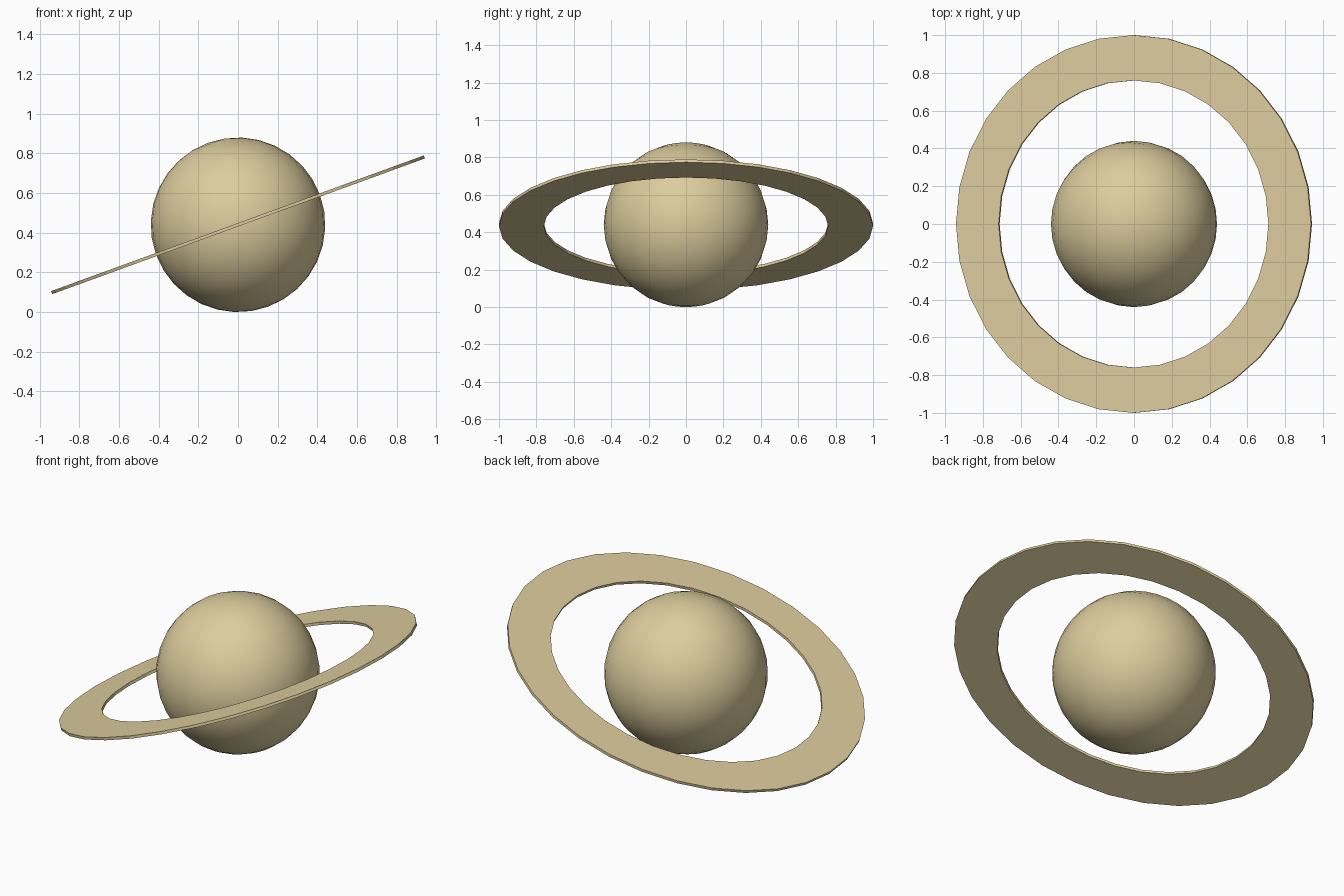
import bpy, bmesh
from math import radians, cos, sin, tau

if "Cube" in bpy.data.objects:
    bpy.data.objects.remove(bpy.data.objects["Cube"])

TILT = radians(-20)
CENTER = (0, 0, 0.44)
SIDES = 32

sand = bpy.data.materials.new("sand")
sand.diffuse_color = (0.72, 0.61, 0.34, 1)
sand.use_nodes = True
sand.node_tree.nodes["Principled BSDF"].inputs["Base Color"].default_value = sand.diffuse_color


def finish(obj, name):
    obj.name = name
    obj.data.materials.append(sand)
    obj.location = CENTER
    obj.rotation_euler = (0, TILT, 0)


# planet globe
bpy.ops.mesh.primitive_uv_sphere_add(segments=SIDES, ring_count=16, radius=0.44)
globe = bpy.context.object
finish(globe, "planet_globe")
bpy.ops.object.shade_smooth()

# flat ring: rectangular section carried around the axis
section = [(0.76, -0.008), (1.0, -0.008), (1.0, 0.008), (0.76, 0.008)]
bm = bmesh.new()
loops = [[bm.verts.new((r * cos(tau * i / SIDES), r * sin(tau * i / SIDES), z))
          for r, z in section] for i in range(SIDES)]
for i in range(SIDES):
    a, b = loops[i], loops[(i + 1) % SIDES]
    for k in range(4):
        n = (k + 1) % 4
        bm.faces.new((a[k], a[n], b[n], b[k]))
bmesh.ops.recalc_face_normals(bm, faces=bm.faces)
mesh = bpy.data.meshes.new("planet_ring")
bm.to_mesh(mesh)
bm.free()
ring = bpy.data.objects.new("planet_ring", mesh)
bpy.context.collection.objects.link(ring)
finish(ring, "planet_ring")
